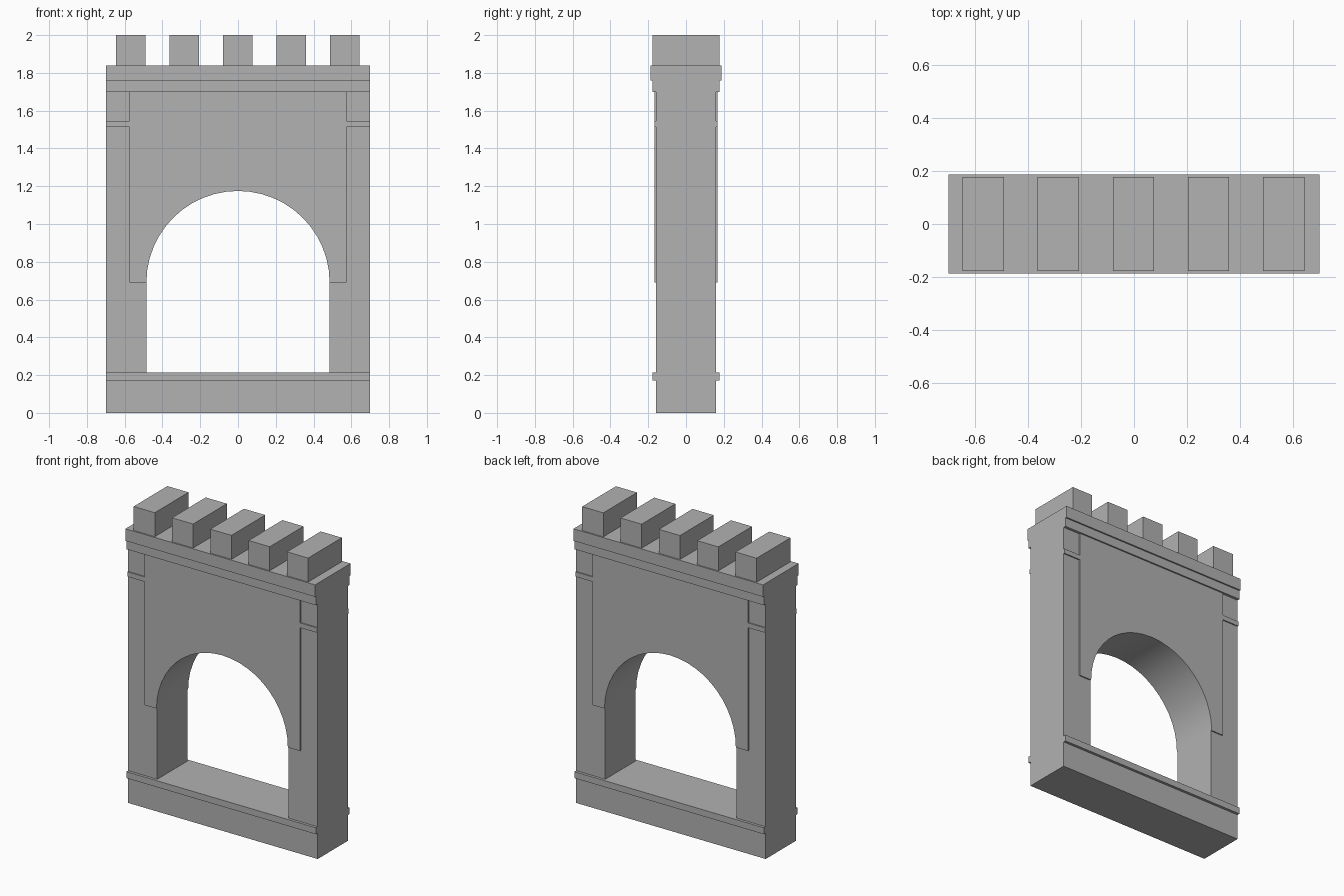
import bpy
import bmesh
from math import cos, sin, pi, radians

cube = bpy.data.objects.get("Cube")
if cube:
    bpy.data.objects.remove(cube, do_unlink=True)

stone = bpy.data.materials.new("grey stone")
stone.use_nodes = True
GREY = (0.445, 0.445, 0.445, 1)
stone.diffuse_color = GREY
stone.node_tree.nodes["Principled BSDF"].inputs["Base Color"].default_value = GREY

HALF_WIDTH = 0.70
WALL_Y = 0.159        # half depth of the wall
PANEL_Y = 0.167       # half depth over the raised panels
RADIUS = 0.485
SPRING = 0.69         # height where the arch starts
SILL = 0.215
CORNICE = 1.70


def extrude_profile(name, outline, y0, y1):
    """Extrude a closed x-z outline from y0 to y1."""
    bm = bmesh.new()
    face = bm.faces.new([bm.verts.new((x, y0, z)) for x, z in outline])
    result = bmesh.ops.extrude_face_region(bm, geom=[face])
    moved = [v for v in result["geom"] if isinstance(v, bmesh.types.BMVert)]
    bmesh.ops.translate(bm, verts=moved, vec=(0, y1 - y0, 0))
    bmesh.ops.recalc_face_normals(bm, faces=bm.faces)
    mesh = bpy.data.meshes.new(name)
    bm.to_mesh(mesh)
    bm.free()
    mesh.shade_smooth()
    mesh.set_sharp_from_angle(angle=radians(30))
    mesh.materials.append(stone)
    obj = bpy.data.objects.new(name, mesh)
    bpy.context.collection.objects.link(obj)
    return obj


def block(name, x0, x1, z0, z1, y0, y1):
    return extrude_profile(name, [(x0, z0), (x1, z0), (x1, z1), (x0, z1)], y0, y1)


def arch_outline(half_width, bottom, top, steps=24):
    """Rectangle with a round-headed opening cut up from its bottom edge."""
    points = [(-half_width, bottom), (-half_width, top),
              (half_width, top), (half_width, bottom)]
    if bottom < SPRING:
        points.append((RADIUS, bottom))
    for i in range(steps + 1):
        a = pi * i / steps
        points.append((RADIUS * cos(a), SPRING + RADIUS * sin(a)))
    if bottom < SPRING:
        points.append((-RADIUS, bottom))
    return points


# Full-width courses: bottom height, top height, half depth
courses = {
    "base": (0, 0.172, WALL_Y),
    "sill_band": (0.172, SILL, 0.177),
    "lower_cornice": (CORNICE, 1.76, 0.177),
    "upper_cornice": (1.76, 1.84, 0.187),
}
for name, (z0, z1, depth) in courses.items():
    block(name, -HALF_WIDTH, HALF_WIDTH, z0, z1, -depth, depth)

# Wall with the arched gateway
extrude_profile("arched_wall", arch_outline(HALF_WIDTH, SILL, CORNICE), -WALL_Y, WALL_Y)

# Raised panels around the arch and short string mouldings beside them
PANEL_X = 0.575
for side, sy in (("front", -1), ("back", 1)):
    extrude_profile(side + "_arch_panel", arch_outline(PANEL_X, SPRING, CORNICE),
                    sy * WALL_Y, sy * PANEL_Y)
    for hand, sx in (("left", 1), ("right", -1)):
        block(f"{side}_{hand}_moulding", sx * PANEL_X, sx * HALF_WIDTH,
              1.513, 1.545, sy * WALL_Y, sy * PANEL_Y)

# Battlements
for i in range(5):
    x = (i - 2) * 0.283 - 0.002
    block(f"merlon_{i + 1}", x - 0.078, x + 0.078, 1.84, 2.0, -0.178, 0.178)
